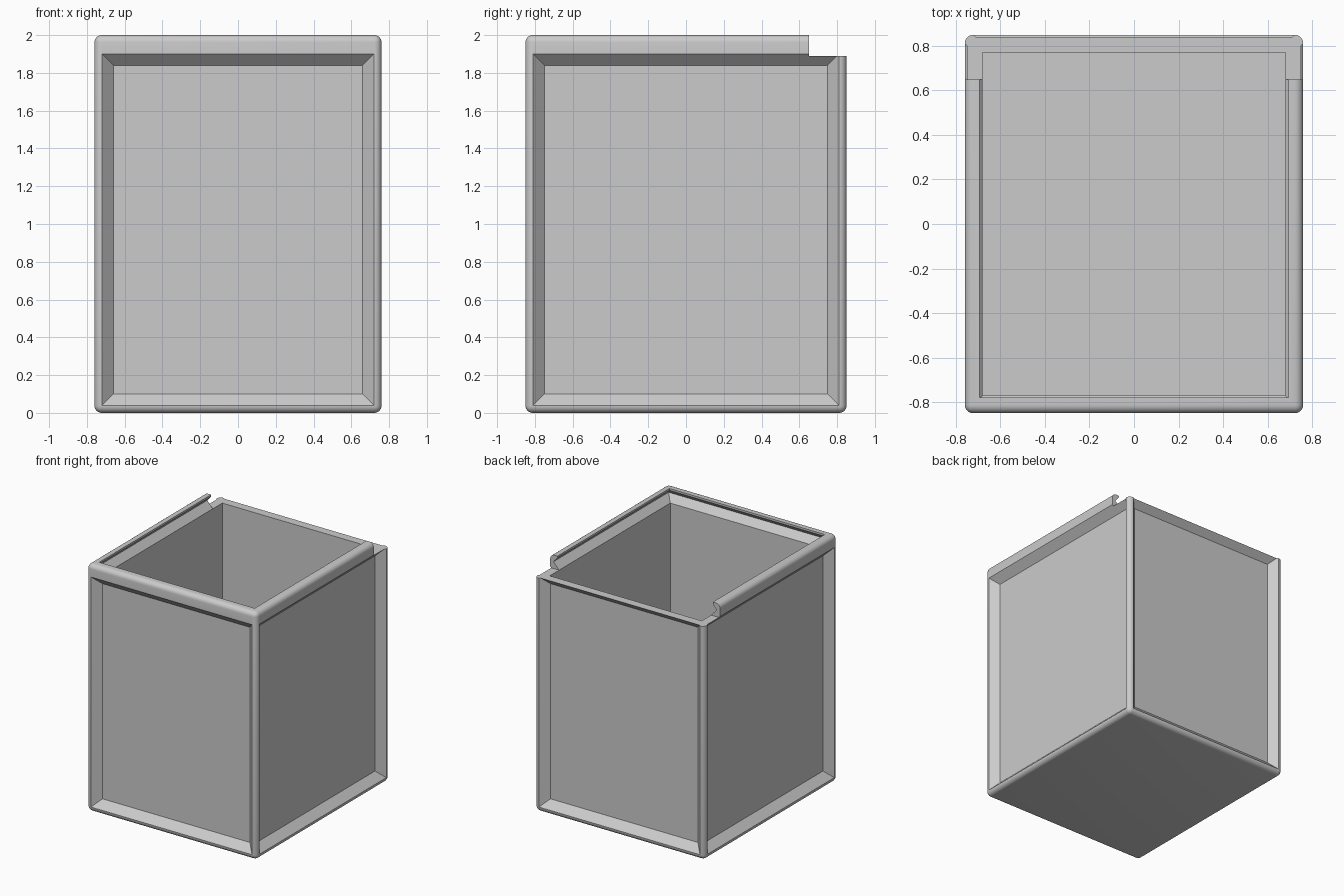
import bpy, bmesh, math
from mathutils import Matrix

if "Cube" in bpy.data.objects:
    bpy.data.objects.remove(bpy.data.objects["Cube"])

W, D, H = 0.76, 0.85, 2.0      # half width, half depth, height
LEDGE = 1.89                   # height of the open back edge

grey = bpy.data.materials.new("plain grey")
grey.diffuse_color = (0.6, 0.6, 0.6, 1)
grey.use_nodes = True
grey.node_tree.nodes["Principled BSDF"].inputs["Base Color"].default_value = grey.diffuse_color


def loft(name, rings, matrix=Matrix()):
    """Solid through stacked rectangles given as (half x, half y, z)."""
    bm = bmesh.new()
    loops = [[bm.verts.new((sx * hx, sy * hy, z))
              for sx, sy in ((-1, -1), (1, -1), (1, 1), (-1, 1))]
             for hx, hy, z in rings]
    bm.faces.new(loops[0])
    bm.faces.new(loops[-1])
    for a, b in zip(loops, loops[1:]):
        for i in range(4):
            j = (i + 1) % 4
            bm.faces.new((a[i], a[j], b[j], b[i]))
    bm.transform(matrix)
    bmesh.ops.recalc_face_normals(bm, faces=bm.faces)
    mesh = bpy.data.meshes.new(name)
    bm.to_mesh(mesh)
    bm.free()
    mesh.materials.append(grey)
    obj = bpy.data.objects.new(name, mesh)
    bpy.context.collection.objects.link(obj)
    return obj


# Box body with rounded edges
box = loft("box", [(W, D, 0), (W, D, H)])
bm = bmesh.new()
bm.from_mesh(box.data)
bmesh.ops.bevel(bm, geom=list(bm.edges), offset=0.038, segments=6,
                profile=0.5, affect='EDGES')
bm.to_mesh(box.data)
bm.free()

cutters = []

# Inner cavity, with the V groove for a sliding lid under the rim
cutters.append(loft("cavity_cutter", [
    (0.68, 0.77, 0.08), (0.68, 0.77, LEDGE), (0.73, 0.82, 1.945),
    (0.695, 0.78, 1.985), (0.695, 0.78, 2.1)]))

# Open back end of the rim
cutters.append(loft("rim_opening_cutter", [(1, 0.25, LEDGE), (1, 0.25, 2.2)],
                    Matrix.Translation((0, 0.9, 0))))

# Recessed panels with 45 degree borders on the four sides
for k, (half, dist) in enumerate([(W, D), (D, W), (W, D), (D, W)]):
    rings = [(half - 0.04 + d, 0.93 + d, dist + d) for d in (-0.06, 0.02)]
    place = (Matrix.Translation((0, 0, 0.97))
             @ Matrix.Rotation(k * math.pi / 2, 4, 'Z')
             @ Matrix.Rotation(math.pi / 2, 4, 'X'))
    cutters.append(loft("panel_cutter", rings, place))

# Cut the box
bpy.context.view_layer.objects.active = box
for cutter in cutters:
    cutter.hide_render = True
    mod = box.modifiers.new("cut", 'BOOLEAN')
    mod.operation = 'DIFFERENCE'
    mod.solver = 'EXACT'
    mod.object = cutter
    bpy.ops.object.modifier_apply(modifier=mod.name)
for cutter in cutters:
    bpy.data.objects.remove(cutter)

# Smooth the rounded edges, keep the rest crisp
bpy.ops.object.select_all(action='DESELECT')
box.select_set(True)
bpy.ops.object.shade_smooth_by_angle(angle=math.radians(30))
